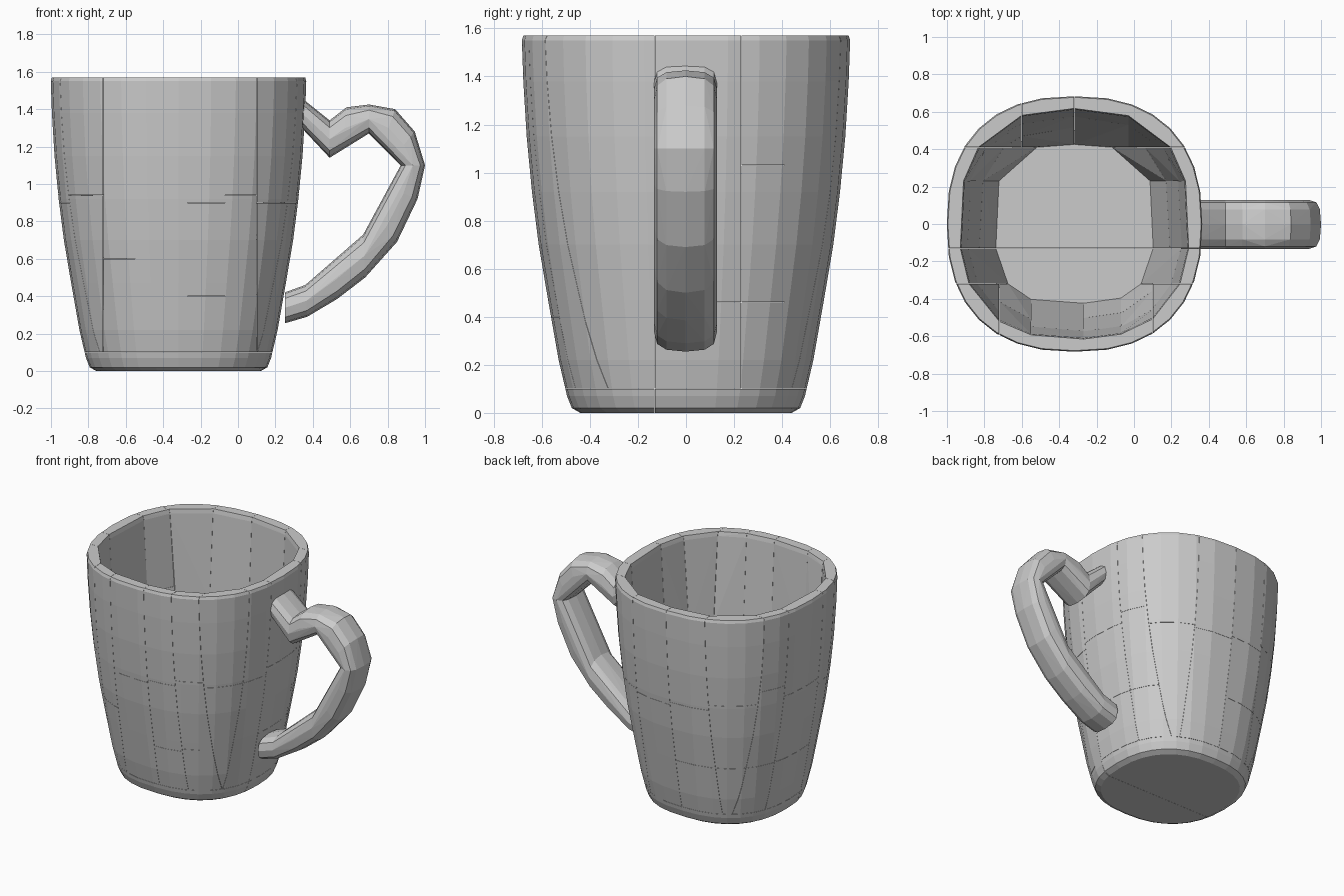
import bpy, bmesh
from math import cos, sin, pi, copysign

if "Cube" in bpy.data.objects:
    bpy.data.objects.remove(bpy.data.objects["Cube"])

CX = -0.318  # centre of the cup along x


def spow(v, e):
    return copysign(abs(v) ** e, v)


def hull(name, points):
    """Object made of the convex hull of some points."""
    bm = bmesh.new()
    for p in points:
        bm.verts.new(p)
    res = bmesh.ops.convex_hull(bm, input=bm.verts[:])
    loose = {g for g in res["geom_interior"] + res["geom_unused"]
             if isinstance(g, bmesh.types.BMVert)}
    bmesh.ops.delete(bm, geom=list(loose), context='VERTS')
    bmesh.ops.recalc_face_normals(bm, faces=bm.faces[:])
    me = bpy.data.meshes.new(name)
    bm.to_mesh(me)
    bm.free()
    bpy.context.collection.objects.link(bpy.data.objects.new(name, me))


# Rounded-square cup shell, the block that the panels are sliced from
def cup_ring(r, z, n=2.4, sides=32):
    ts = [2 * pi * i / sides for i in range(sides)]
    return [(CX + r * spow(cos(t), 2 / n), r * spow(sin(t), 2 / n), z) for t in ts]


outside = [(0.44, 0), (0.475, 0.02), (0.495, 0.07), (0.53, 0.22), (0.574, 0.47),
           (0.613, 0.70), (0.641, 0.92), (0.663, 1.15), (0.677, 1.38), (0.683, 1.55),
           (0.677, 1.57)]
inside = [(0.618, 1.57, 2.5), (0.612, 1.54, 2.5), (0.60, 1.20, 2.5), (0.573, 0.85, 2.5),
          (0.515, 0.45, 2.6), (0.46, 0.17, 2.9), (0.425, 0.10, 3.1)]
shell = bmesh.new()
rings = [[shell.verts.new(p) for p in cup_ring(*args)] for args in outside + inside]
for a, b in zip(rings, rings[1:]):
    for i in range(len(a)):
        shell.faces.new((a[i - 1], a[i], b[i], b[i - 1]))
shell.faces.new(rings[0])
shell.faces.new(rings[-1])


def panel(name, xs, ys, zs, gap=0.0006):
    """Cut a box out of the shell and close it as a convex panel."""
    bm = shell.copy()
    for axis, (lo, hi) in enumerate((xs, ys, zs)):
        for limit, side in ((lo + gap, -1), (hi - gap, 1)):
            co, no = [0, 0, 0], [0, 0, 0]
            co[axis], no[axis] = limit, side
            bmesh.ops.bisect_plane(bm, geom=bm.verts[:] + bm.edges[:] + bm.faces[:],
                                   plane_co=co, plane_no=no, clear_outer=True)
    pts = [v.co.copy() for v in bm.verts]
    bm.free()
    hull(name, pts)


def spans(cuts):
    return list(zip(cuts, cuts[1:]))


# Cup base: two slabs
for ys in spans([-2, -0.13, 2]):
    panel("cup_base", (-2, 2), ys, (-1, 0.10))

# Cup walls: columns cut along x at front and back, along y at the sides,
# each column with its own horizontal seams
FRONT, BACK = -0.32, 0.41
columns = [
    ("front_wall", [-2, -0.72, -0.55, -0.27, -0.07, 0.10, 2], (-2, FRONT),
     [[0.94], [0.60], [0.88], [0.40, 0.90], [0.42, 0.94], [0.90]]),
    ("back_wall", [-2, -0.60, -0.32, -0.03, 2], (BACK, 2),
     [[0.46, 0.94], [0.46, 0.90], [0.88], [0.90]]),
]
for name, cuts, ys, seams in columns:
    for xs, zc in zip(spans(cuts), seams):
        for zs in spans([0.10] + zc + [2]):
            panel(name, xs, ys, zs)
for name, xs in (("left_wall", (-2, CX)), ("right_wall", (CX, 2))):
    for ys, zc in zip(spans([FRONT, -0.13, 0.23, BACK]),
                      [[0.90], [0.46, 0.95], [0.46, 1.03]]):
        for zs in spans([0.10] + zc + [2]):
            panel(name, xs, ys, zs)
shell.free()

# Handle: outer and inner edge points (x, z) of each section along the loop
sections = [((0.34, 1.46), (0.34, 1.30)), ((0.49, 1.34), (0.49, 1.14)),
            ((0.58, 1.41), (0.56, 1.185)), ((0.70, 1.425), (0.70, 1.27)),
            ((0.84, 1.40), (0.77, 1.20)), ((0.945, 1.28), (0.83, 1.14)),
            ((1.00, 1.10), (0.87, 1.10)), ((0.96, 0.92), (0.81, 0.98)),
            ((0.85, 0.69), (0.74, 0.86)), ((0.68, 0.50), (0.67, 0.73)),
            ((0.53, 0.385), (0.52, 0.595)), ((0.37, 0.29), (0.36, 0.46)),
            ((0.25, 0.255), (0.25, 0.42))]


def handle_ring(out, inn, sides=12, n=2.8):
    pts = []
    for i in range(sides):
        t = 2 * pi * i / sides
        f = (1 + spow(cos(t), 2 / n)) / 2
        pts.append((inn[0] + (out[0] - inn[0]) * f,
                    -0.002 + 0.131 * spow(sin(t), 2 / n),
                    inn[1] + (out[1] - inn[1]) * f))
    return pts


# Convex segments between the bends
for a, b in spans([0, 1, 3, 6, 9, 11, 12]):
    hull("handle_segment", [p for s in sections[a:b + 1] for p in handle_ring(*s)])
